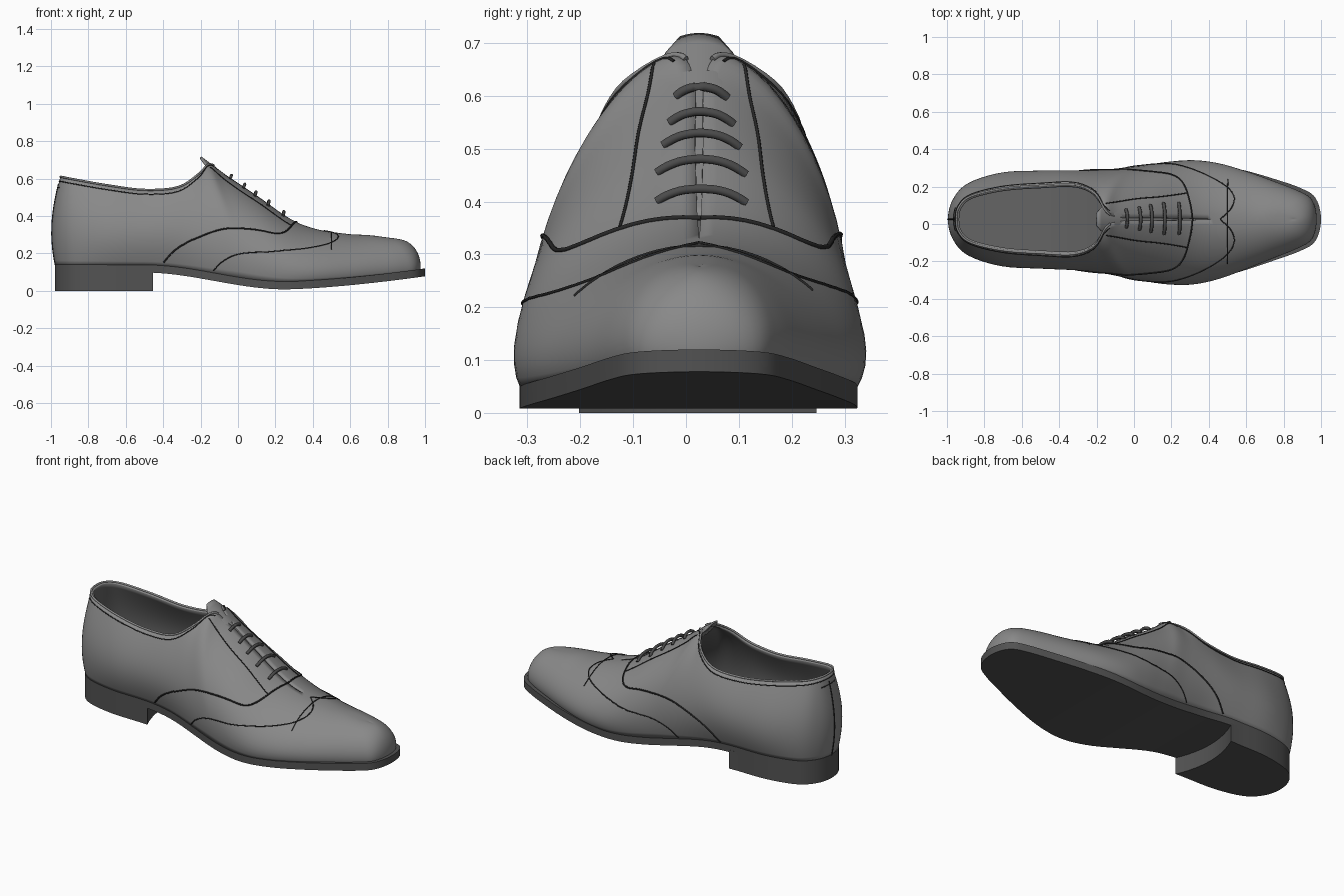
import bpy, bmesh, math
from mathutils import Vector
from mathutils.bvhtree import BVHTree

cube = bpy.data.objects.get("Cube")
if cube:
    bpy.data.objects.remove(cube, do_unlink=True)


def material(name, value):
    m = bpy.data.materials.new(name)
    m.use_nodes = True
    colour = (value, value, value, 1)
    m.diffuse_color = colour
    m.node_tree.nodes["Principled BSDF"].inputs["Base Color"].default_value = colour
    return m


LEATHER = material("grey leather", 0.25)
LINING = material("dark grey lining", 0.13)
SOLE = material("charcoal sole", 0.085)
LACE = material("charcoal lace", 0.07)
THREAD = material("black thread", 0.02)

# Half sections from heel to toe: lower x, lower width, bulge,
# top x, top width, top height, shoulder reach, shoulder drop
SECTIONS = [
    (-.975, 0, .04, -.95, 0, .61, .04, .16),
    (-.95, .1, .04, -.935, .07, .608, .04, .16),
    (-.87, .175, .05, -.87, .125, .595, .06, .16),
    (-.7, .215, .07, -.7, .165, .565, .08, .16),
    (-.5, .22, .07, -.5, .18, .54, .09, .16),
    (-.3, .225, .07, -.32, .185, .555, .09, .16),
    (-.12, .255, .07, -.21, .14, .625, .1, .13),
    (0, .28, .08, -.15, .045, .678, .14, .03),
    (.08, .295, .08, -.08, .01, .63, .15, 0),
    (.2, .312, .08, .1, .008, .51, .16, 0),
    (.32, .315, .08, .28, .004, .385, .17, 0),
    (.45, .295, .07, .42, 0, .33, .17, 0),
    (.6, .25, .05, .58, 0, .305, .16, 0),
    (.75, .195, .04, .7, 0, .298, .14, 0),
    (.88, .145, .03, .78, 0, .288, .13, 0),
    (.95, .1, .02, .82, 0, .282, .12, 0),
    (.975, 0, .01, .84, 0, .278, .11, 0),
]
FLIP = (1, -1, 1, 1, -1, 1, 1, 1)
STEPS = 5
N = STEPS * (len(SECTIONS) - 1)
ROWS = 18


def smooth(t):
    t = min(max(t, 0), 1)
    return t * t * (3 - 2 * t)


def spline(points, steps):
    """Smooth path through points whose two ends are already padded."""
    out = []
    for a, b, c, d in zip(points, points[1:], points[2:], points[3:]):
        for k in range(steps):
            t = k / steps
            out.append([q + t / 2 * (r - p + t * (2*p - 5*q + 4*r - s + t * (3*(q - r) + s - p)))
                        for p, q, r, s in zip(a, b, c, d)])
    return out + [list(points[-2])]


def mirrored(row):
    return [v * f for v, f in zip(row, FLIP)]


STATIONS = spline([mirrored(SECTIONS[1])] + SECTIONS + [mirrored(SECTIONS[-2])], STEPS)


def sole_top(x):
    if x > .25:
        return .05 + .07 * ((x - .25) / .75) ** 1.5
    return .05 + .09 * smooth((.25 - x) / .75)


def centre(x, low):
    return .025 - .025 * low * math.exp(-((x - .1) / .4) ** 2)


def outward(i):
    a = STATIONS[i - 1] if i else mirrored(STATIONS[1])
    b = STATIONS[i + 1] if i < N else mirrored(STATIONS[N - 1])
    return Vector((a[1] - b[1], b[0] - a[0], 0)).normalized()


def surface(i, t, side=1):
    xb, wb, bulge, xt, wt, zt, reach, drop = STATIONS[i]
    n = outward(i)
    zb = sole_top(xb) - .008
    p0 = Vector((xb, max(wb, 0), zb))
    p1 = p0 + n * bulge + Vector((0, 0, .38 * (zt - zb)))
    p3 = Vector((xt, max(wt, 0), zt))
    p2 = p3 + n * reach - Vector((0, 0, drop))
    s = 1 - t
    p = p0 * s**3 + p1 * 3*s*s*t + p2 * 3*s*t*t + p3 * t**3
    return Vector((p.x, side * p.y + centre(p.x, s), p.z))


def add_mesh(name, verts, faces, mats, recalc=False, angle=40):
    me = bpy.data.meshes.new(name)
    me.from_pydata(verts, [], faces)
    bm = bmesh.new()
    bm.from_mesh(me)
    bmesh.ops.remove_doubles(bm, verts=bm.verts, dist=.0008)
    if recalc:
        bmesh.ops.recalc_face_normals(bm, faces=bm.faces)
    bm.to_mesh(me)
    bm.free()
    for m in mats:
        me.materials.append(m)
    ob = bpy.data.objects.new(name, me)
    bpy.context.collection.objects.link(ob)
    bpy.ops.object.select_all(action='DESELECT')
    ob.select_set(True)
    bpy.context.view_layer.objects.active = ob
    bpy.ops.object.shade_smooth_by_angle(angle=math.radians(angle))
    return ob


def solidify(ob, thickness):
    mod = ob.modifiers.new("thickness", 'SOLIDIFY')
    mod.thickness = thickness
    return mod


# Upper: closed ring of sections, open at the collar and lace slit
ring = [(i, 1) for i in range(N + 1)] + [(i, -1) for i in range(N - 1, 0, -1)]
R = len(ring)
verts = [surface(i, r / ROWS, s) for r in range(ROWS + 1) for i, s in ring]
faces = [(r*R + k, (r + 1)*R + k, (r + 1)*R + (k + 1) % R, r*R + (k + 1) % R)
         for r in range(ROWS) for k in range(R)]
tree = BVHTree.FromPolygons(verts, faces)
upper = add_mesh("upper", verts, faces, [LEATHER, LINING], angle=60)
solidify(upper, .016).material_offset = 1


# Sole and insole: slabs following the lower outline
def edge(i, off, side):
    p = Vector((STATIONS[i][0], max(STATIONS[i][1], 0), 0)) + outward(i) * off(STATIONS[i][0])
    return Vector((p.x, side * max(p.y, 0) + centre(p.x, 1), 0))


def slab(name, off, top, bottom, mat):
    vs, fs = [], []
    for i in range(N + 1):
        for lift in (top, bottom):
            for side in (1, -1):
                p = edge(i, off, side)
                vs.append((p.x, p.y, sole_top(p.x) + lift))
    for i in range(N):
        a, b = 4 * i, 4 * i + 4
        for p, q in ((0, 1), (1, 3), (3, 2), (2, 0)):
            fs.append((a + p, a + q, b + q, b + p))
    return add_mesh(name, vs, fs, [mat], True)


def welt(x):
    return .003 + .022 * smooth((x - .3) / .6)


slab("sole", welt, 0, -.042, SOLE)
slab("insole", lambda x: -.008, .006, -.01, LINING)

# Heel block with a concave front
HEEL_X = -.455
left = [edge(i, welt, 1) for i in range(N + 1) if STATIONS[i][0] < HEEL_X - .01]
right = [edge(i, welt, -1) for i in range(1, len(left))]
ya, yb = left[-1].y + .002, right[-1].y - .002
front = []
for k in range(13):
    f = k / 12
    front.append(Vector((HEEL_X - .2 * f * (1 - f), ya + (yb - ya) * f, 0)))
outline = left + front + right[::-1]
M = len(outline)
verts = [(p.x, p.y, z) for z in (0, .11) for p in outline]
faces = [tuple(range(M)), tuple(range(M, 2 * M))]
faces += [(k, (k + 1) % M, (k + 1) % M + M, k + M) for k in range(M)]
add_mesh("heel_block", verts, faces, [SOLE], True)

# Tongue: arched sheet with a rounded tip
verts, faces = [], []
for r in range(21):
    x = -.2 + .023 * r
    half = .035 + .06 * min(r / 5, 1) ** .5
    for c in range(-6, 7):
        y = half * c / 6
        verts.append((x, y + .025, .715 - .75 * (x + .2) - 5 * y * y))
for r in range(20):
    for c in range(12):
        a = 13 * r + c
        faces.append((a, a + 13, a + 14, a + 1))
tongue = add_mesh("tongue", verts, faces, [LEATHER])
solidify(tongue, .01).offset = 0


# Tubes for seams and laces
def tube(name, points, radius, mat):
    cu = bpy.data.curves.new(name, 'CURVE')
    cu.dimensions = '3D'
    cu.bevel_depth = radius
    cu.bevel_resolution = 1
    cu.use_fill_caps = True
    sp = cu.splines.new('POLY')
    sp.points.add(len(points) - 1)
    for q, p in zip(sp.points, points):
        q.co = (*p, 1)
    cu.materials.append(mat)
    ob = bpy.data.objects.new(name, cu)
    bpy.context.collection.objects.link(ob)


def laid(points, lift=.001):
    out = []
    for p in points:
        loc, normal, _, _ = tree.find_nearest(Vector(p))
        out.append(loc + normal * lift)
    return out


SEAMS = {
    "vamp_seam": [(-.4, .25, .14), (-.33, .27, .22), (-.22, .28, .285), (-.08, .27, .33),
                  (.08, .26, .325), (.2, .24, .3), (.26, .2, .32), (.3, .1, .365), (.315, 0, .372)],
    "wing_seam": [(-.14, .28, .1), (-.08, .3, .16), (.02, .3, .2), (.2, .29, .205),
                  (.35, .26, .225), (.48, .2, .26), (.535, .13, .29), (.52, .06, .31), (.46, 0, .32)],
    "cap_seam": [(.5, .22, .22), (.5, .17, .27), (.5, .09, .3), (.5, 0, .32)],
    "eyelet_seam": [(-.15, .085, .66), (0, .11, .54), (.14, .125, .45), (.28, .145, .35)],
}
for name, pts in SEAMS.items():
    path = spline([pts[0]] + pts + [pts[-1]], 8)
    for side, word in ((1, "left"), (-1, "right")):
        hints = [(x, side * y + .025 * smooth(1.3 - y / .25), z) for x, y, z in path]
        tube(word + "_" + name, laid(hints), .0045 if name == "vamp_seam" else .003, THREAD)

# Collar stitching, collar binding, back seam and heel tab
rim = int(7.4 * STEPS)
around = [(i, -1) for i in range(rim, 0, -1)] + [(i, 1) for i in range(rim + 1)]
tube("collar_stitching", [surface(i, .95, s) for i, s in around], .003, THREAD)
tube("collar_binding", [surface(i, 1, s) for i, s in around], .006, LEATHER)
tube("back_seam", [surface(0, k / 12) for k in range(12)], .004, THREAD)
tab = [(i, -1) for i in range(4, 0, -1)] + [(i, 1) for i in range(5)]
tube("heel_tab_seam", [surface(i, .88, s) for i, s in tab], .003, THREAD)

# Laces arching over the slit
for k, x in enumerate((-.04, .03, .09, .16, .24)):
    half = .05 + .035 * min(k / 3, 1)
    z = .607 - .69 * (x + .04)
    hints = [(x, .03 + half * c / 8, z - 2 * (half * c / 8) ** 2) for c in range(-8, 9)]
    pts = laid(hints)
    for c, p in enumerate(pts):
        bow = 1 - (abs(c - 8) / 8) ** 3
        p += Vector((.006, 0, .012)) * bow
    tube("lace_" + str(k + 1), pts, .009, LACE)
